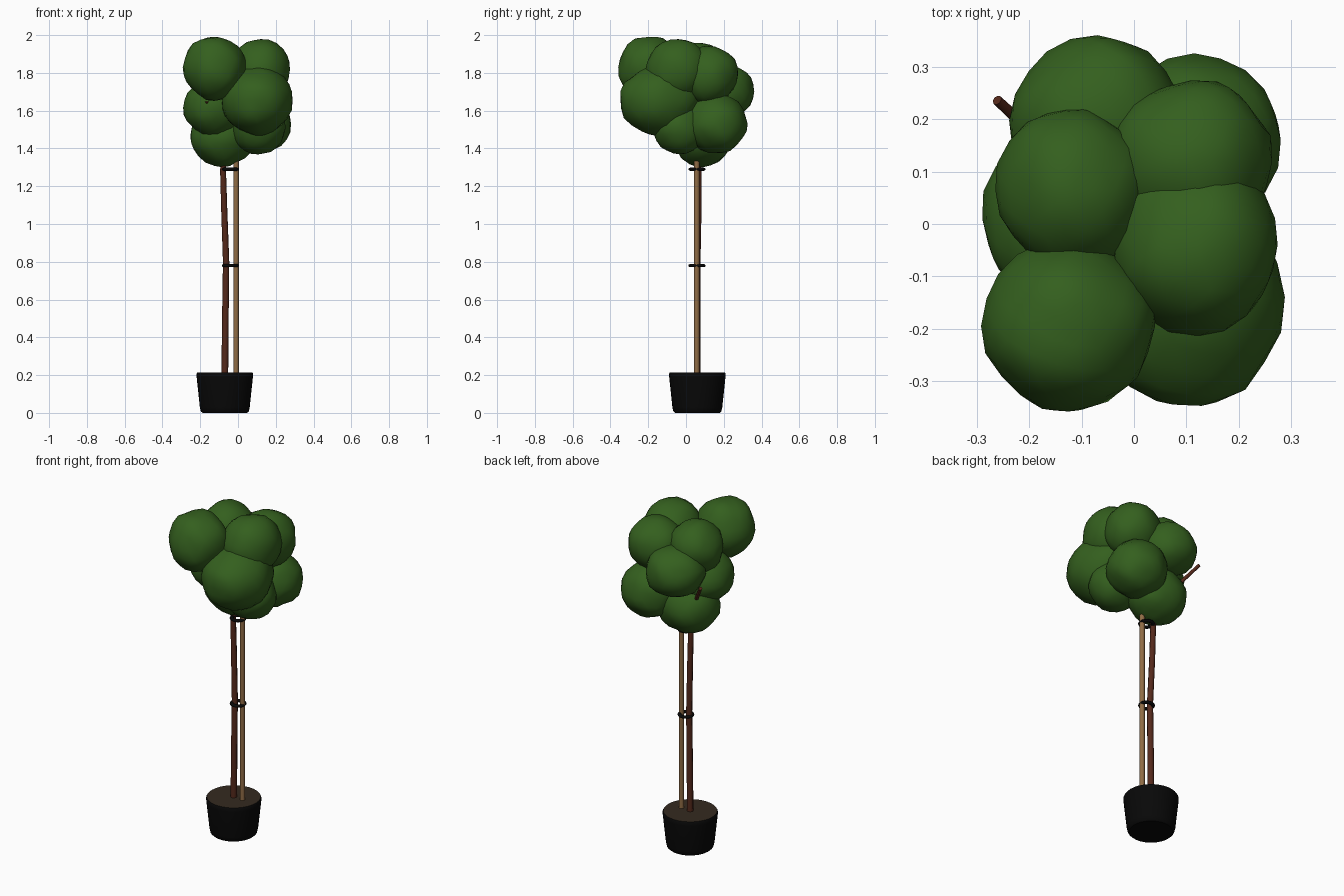
import bpy, bmesh, math, random
from mathutils import Vector, noise

random.seed(4)
if "Cube" in bpy.data.objects:
    bpy.data.objects.remove(bpy.data.objects["Cube"])


def material(name, rgb):
    m = bpy.data.materials.new(name)
    m.use_nodes = True
    m.diffuse_color = (*rgb, 1)
    node = next(n for n in m.node_tree.nodes if n.type == 'BSDF_PRINCIPLED')
    node.inputs["Base Color"].default_value = (*rgb, 1)
    return m


GREEN = material("leaf green", (0.034, 0.115, 0.013))
BARK = material("red brown bark", (0.09, 0.022, 0.011))
WOOD = material("pale stake wood", (0.28, 0.15, 0.06))
BLACK = material("black plastic", (0.0025, 0.0025, 0.0025))
SOIL = material("soil", (0.034, 0.023, 0.014))


def select(obj):
    bpy.ops.object.select_all(action='DESELECT')
    obj.select_set(True)
    bpy.context.view_layer.objects.active = obj


def finish(obj, name, mat, angle=40):
    obj.name = name
    obj.data.materials.append(mat)
    select(obj)
    bpy.ops.object.shade_smooth_by_angle(angle=math.radians(angle))
    return obj


def from_bmesh(bm, name, mat, angle=40):
    bmesh.ops.recalc_face_normals(bm, faces=bm.faces)
    mesh = bpy.data.meshes.new(name)
    bm.to_mesh(mesh)
    bm.free()
    obj = bpy.data.objects.new(name, mesh)
    bpy.context.collection.objects.link(obj)
    return finish(obj, name, mat, angle)


def lathe(name, profile, centre, mat, sides=32):
    """Spin an (r, z) profile around a vertical axis."""
    bm = bmesh.new()
    verts = [bm.verts.new((r, 0, z)) for r, z in profile]
    edges = [bm.edges.new(pair) for pair in zip(verts, verts[1:])]
    bmesh.ops.spin(bm, geom=verts + edges, axis=(0, 0, 1), cent=(0, 0, 0),
                   angle=math.tau, steps=sides)
    bmesh.ops.remove_doubles(bm, verts=bm.verts, dist=0.0005)
    bmesh.ops.translate(bm, verts=bm.verts, vec=centre)
    return from_bmesh(bm, name, mat)


def tube(name, points, radius, mat, end_scale=1.0):
    """Round rod along a path, tapering to end_scale."""
    curve = bpy.data.curves.new(name, 'CURVE')
    curve.dimensions = '3D'
    curve.bevel_depth = radius
    curve.bevel_resolution = 2
    curve.use_fill_caps = True
    spline = curve.splines.new('POLY')
    spline.points.add(len(points) - 1)
    for i, (p, co) in enumerate(zip(spline.points, points)):
        p.co = (*co, 1)
        p.radius = 1 + (end_scale - 1) * i / (len(points) - 1)
    obj = bpy.data.objects.new(name, curve)
    bpy.context.collection.objects.link(obj)
    select(obj)
    bpy.ops.object.convert(target='MESH')
    return finish(bpy.context.object, name, mat, 50)


def leaf_clump(name, centre, radii):
    """Slightly lumpy ellipsoid of foliage."""
    bm = bmesh.new()
    bmesh.ops.create_icosphere(bm, subdivisions=3, radius=1)
    seed = Vector([random.uniform(0, 50) for _ in range(3)])
    for v in bm.verts:
        v.co *= 1 + 0.08 * noise.noise(v.co * 1.7 + seed)
    bmesh.ops.scale(bm, verts=bm.verts, vec=radii)
    bmesh.ops.translate(bm, verts=bm.verts, vec=centre)
    return from_bmesh(bm, name, GREEN, 60)


# Pot and soil
POT = (-0.07, 0.06, 0)
lathe("pot", [(0, 0), (0.118, 0), (0.127, 0.008), (0.132, 0.03),
              (0.149, 0.19), (0.15, 0.207), (0.146, 0.214)], POT, BLACK)
lathe("soil", [(0, 0.214), (0.146, 0.214)], POT, SOIL)

# Trunk, branches and support stake
tube("trunk", [(-0.07, 0.06, 0.19), (-0.067, 0.06, 0.5), (-0.063, 0.06, 0.8),
               (-0.073, 0.066, 1.08), (-0.079, 0.067, 1.28), (-0.07, 0.06, 1.5),
               (-0.03, 0.04, 1.75)], 0.018, BARK, 0.8)
FORK = (-0.078, 0.066, 1.4)
for name, tip in (("back_branch", (-0.262, 0.237, 1.66)),
                  ("front_branch", (-0.165, -0.145, 1.65))):
    tube(name, [FORK, tip], 0.013, BARK, 0.75)
tube("support_stake", [(-0.01, 0.057, 0.19), (-0.01, 0.057, 1.42)], 0.0145, WOOD)

# Flattened ties around trunk and stake
for name, z in (("lower_tie", 0.78), ("upper_tie", 1.29)):
    bpy.ops.mesh.primitive_torus_add(
        location=(-0.04, 0.058, z), major_radius=0.035, minor_radius=0.011,
        major_segments=20, minor_segments=8)
    bpy.context.object.scale.z = 0.8
    finish(bpy.context.object, name, BLACK, 60)

# Crown of overlapping foliage clumps: centre, radii
CLUMPS = {
    "top_front_right": ((-0.125, -0.195, 1.828), (0.164, 0.167, 0.17)),
    "front_left": ((0.1, -0.14, 1.655), (0.187, 0.213, 0.182)),
    "top_left": ((0.12, -0.04, 1.815), (0.162, 0.168, 0.165)),
    "top_back_left": ((0.11, 0.12, 1.79), (0.157, 0.155, 0.158)),
    "top_right": ((-0.115, 0.065, 1.81), (0.15, 0.158, 0.15)),
    "back": ((-0.07, 0.198, 1.70), (0.165, 0.163, 0.145)),
    "low_back_left": ((0.115, 0.16, 1.53), (0.167, 0.167, 0.158)),
    "right": ((-0.13, 0.01, 1.615), (0.16, 0.165, 0.153)),
    "bottom": ((-0.08, 0.09, 1.465), (0.173, 0.163, 0.16)),
    "low_left": ((0.11, -0.035, 1.51), (0.14, 0.14, 0.142)),
}
for name, (centre, radii) in CLUMPS.items():
    leaf_clump("foliage_" + name, centre, radii)
